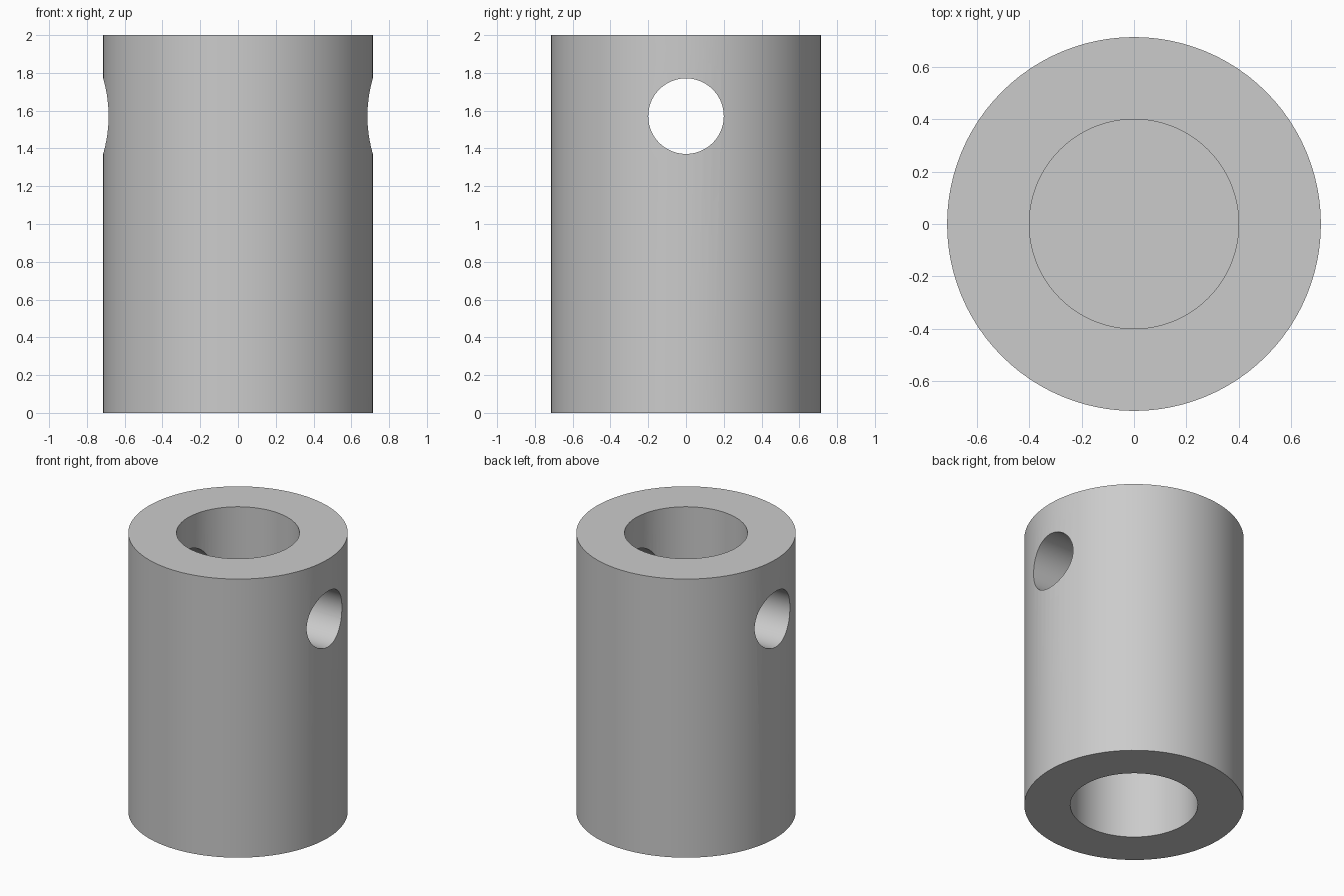
import bpy
import bmesh
from math import pi
from mathutils import Matrix, Vector

default = bpy.data.objects.get("Cube")
if default:
    bpy.data.objects.remove(default, do_unlink=True)

HEIGHT = 2.0
OUTER_R = 0.714
TOP_BORE_R = 0.40
BOTTOM_BORE_R = 0.415
WEB_BOTTOM, WEB_TOP = 0.86, 1.14
CROSS_R, CROSS_Z = 0.20, 1.571
SEGMENTS = 96


def flat_material(name, color):
    mat = bpy.data.materials.new(name)
    mat.use_nodes = True
    mat.diffuse_color = color
    mat.node_tree.nodes["Principled BSDF"].inputs["Base Color"].default_value = color
    return mat


def add_object(name, bm):
    mesh = bpy.data.meshes.new(name)
    bm.to_mesh(mesh)
    bm.free()
    obj = bpy.data.objects.new(name, mesh)
    bpy.context.collection.objects.link(obj)
    return obj


def lathe(name, profile):
    """Revolve an (r, z) profile whose ends lie on the z axis."""
    bm = bmesh.new()
    verts = [bm.verts.new((r, 0, z)) for r, z in profile]
    edges = [bm.edges.new(pair) for pair in zip(verts, verts[1:])]
    bmesh.ops.spin(bm, geom=verts + edges, cent=(0, 0, 0), axis=Vector((0, 0, 1)),
                   angle=2 * pi, steps=SEGMENTS)
    bmesh.ops.remove_doubles(bm, verts=bm.verts, dist=1e-4)
    bmesh.ops.recalc_face_normals(bm, faces=bm.faces)
    return add_object(name, bm)


# Sleeve with a blind bore at each end and a solid web between them
sleeve = lathe("coupling_sleeve", [
    (0, WEB_BOTTOM), (BOTTOM_BORE_R, WEB_BOTTOM), (BOTTOM_BORE_R, 0),
    (OUTER_R, 0), (OUTER_R, HEIGHT),
    (TOP_BORE_R, HEIGHT), (TOP_BORE_R, WEB_TOP), (0, WEB_TOP),
])
sleeve.data.materials.append(flat_material("plain grey", (0.6, 0.6, 0.6, 1)))

# Cross hole through both walls
bm = bmesh.new()
bmesh.ops.create_cone(bm, cap_ends=True, segments=SEGMENTS, radius1=CROSS_R,
                      radius2=CROSS_R, depth=HEIGHT,
                      matrix=Matrix.Translation((0, 0, CROSS_Z)) @ Matrix.Rotation(pi / 2, 4, "Y"))
cutter = add_object("cross_hole_cutter", bm)
cutter.hide_render = True
cutter.hide_set(True)

cut = sleeve.modifiers.new("cross_hole", "BOOLEAN")
cut.operation = "DIFFERENCE"
cut.solver = "EXACT"
cut.object = cutter

bpy.ops.object.select_all(action="DESELECT")
sleeve.select_set(True)
bpy.context.view_layer.objects.active = sleeve
bpy.ops.object.modifier_apply(modifier=cut.name)
bpy.data.objects.remove(cutter, do_unlink=True)
bpy.ops.object.shade_smooth_by_angle(angle=pi / 6)
